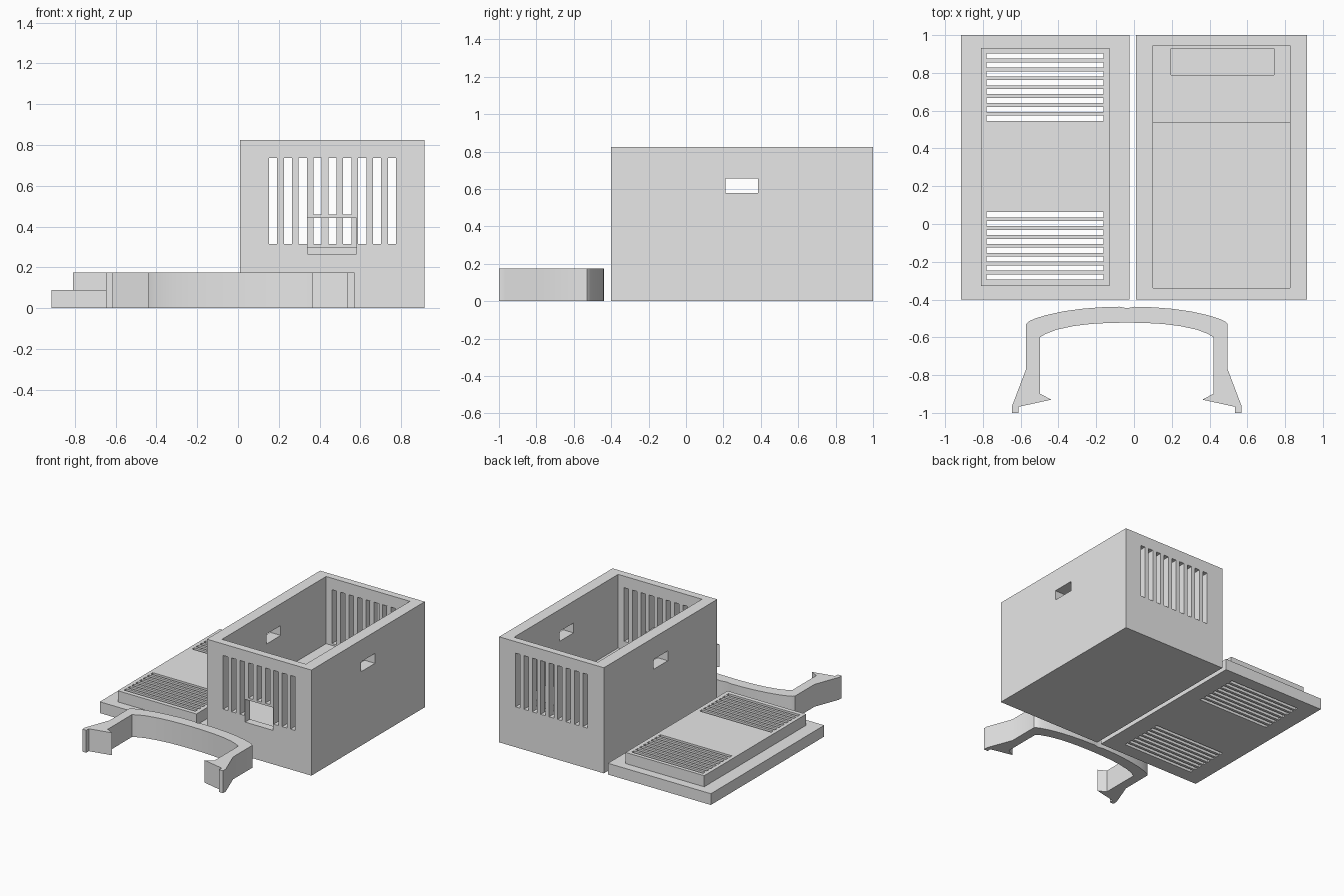
import bpy
import bmesh

if "Cube" in bpy.data.objects:
    bpy.data.objects.remove(bpy.data.objects["Cube"])

grey = bpy.data.materials.new("plain grey")
grey.diffuse_color = (0.8, 0.8, 0.8, 1)
grey.use_nodes = True
grey.node_tree.nodes["Principled BSDF"].inputs["Base Color"].default_value = grey.diffuse_color


def add_boxes(name, boxes):
    """One mesh made of boxes given as (x0, x1, y0, y1, z0, z1)."""
    bm = bmesh.new()
    for x0, x1, y0, y1, z0, z1 in boxes:
        cube = bmesh.ops.create_cube(bm, size=1)
        for v in cube["verts"]:
            v.co = (x0 if v.co.x < 0 else x1,
                    y0 if v.co.y < 0 else y1,
                    z0 if v.co.z < 0 else z1)
    return finish(name, bm)


def finish(name, bm):
    mesh = bpy.data.meshes.new(name)
    bm.to_mesh(mesh)
    bm.free()
    mesh.materials.append(grey)
    obj = bpy.data.objects.new(name, mesh)
    bpy.context.collection.objects.link(obj)
    return obj


def combine(target, boxes, operation="DIFFERENCE"):
    """Apply a boolean of non-overlapping boxes to the target."""
    tool = add_boxes("cutter", boxes)
    tool.hide_render = True
    mod = target.modifiers.new("cut", "BOOLEAN")
    mod.operation = operation
    mod.solver = "EXACT"
    mod.object = tool
    bpy.context.view_layer.objects.active = target
    bpy.ops.object.modifier_apply(modifier=mod.name)
    bpy.data.objects.remove(tool)


# Case: open box with a stepped floor
case = add_boxes("case", [(0.01, 0.915, -0.4, 1.0, 0, 0.825)])
combine(case, [(0.10, 0.825, -0.34, 0.945, 0.30, 1.0)])
combine(case, [(0.10, 0.825, -0.34, 0.535, 0.25, 0.5),
               (0.195, 0.74, 0.79, 0.93, 0.25, 0.5)])

# Vents in the front and back walls; front ones stop above the window
vents = []
for i in range(9):
    x = 0.172 + i * 0.0728
    low = 0.46 if i in (3, 4, 5) else 0.315
    vents.append((x - 0.02, x + 0.02, -0.5, -0.3, low, 0.735))
    vents.append((x - 0.02, x + 0.02, 0.9, 1.1, 0.315, 0.735))
combine(case, vents)

# Front window and the slots in both side walls
combine(case, [(0.341, 0.581, -0.5, -0.3, 0.265, 0.443),
               (-0.1, 0.2, 0.21, 0.385, 0.578, 0.655),
               (0.75, 1.0, 0.21, 0.385, 0.578, 0.655)])

# Lid: base plate, raised panel and two groups of vents
lid = add_boxes("lid", [(-0.915, -0.025, -0.4, 1.0, 0, 0.088)])
combine(lid, [(-0.81, -0.13, -0.328, 0.932, 0.05, 0.175)], "UNION")
slots = []
for start in (0.56, -0.28):
    for i in range(8):
        y = start + i * 0.047
        slots.append((-0.78, -0.162, y - 0.0135, y + 0.0135, -0.1, 0.3))
combine(lid, slots)

# Clip: mirrored half outline, extruded upwards
half = [(0, -0.446), (0.04, -0.438), (0.14, -0.441), (0.24, -0.449),
        (0.34, -0.463), (0.43, -0.483), (0.49, -0.502), (0.52, -0.516),
        (0.534, -0.53), (0.534, -0.77), (0.608, -0.965), (0.608, -1.0),
        (0.574, -1.0), (0.574, -0.968), (0.40, -0.93), (0.46, -0.898),
        (0.46, -0.60), (0.43, -0.582), (0.37, -0.559), (0.28, -0.540),
        (0.19, -0.529), (0.10, -0.524), (0, -0.522)]
outline = half + [(-x, y) for x, y in reversed(half[1:-1])]
bm = bmesh.new()
face = bm.faces.new([bm.verts.new((x - 0.038, y, 0)) for x, y in outline])
result = bmesh.ops.extrude_face_region(bm, geom=[face])
for g in result["geom"]:
    if isinstance(g, bmesh.types.BMVert):
        g.co.z = 0.175
bmesh.ops.recalc_face_normals(bm, faces=bm.faces)
clip = finish("clip", bm)
bpy.ops.object.select_all(action="DESELECT")
clip.select_set(True)
bpy.context.view_layer.objects.active = clip
bpy.ops.object.shade_smooth_by_angle()
